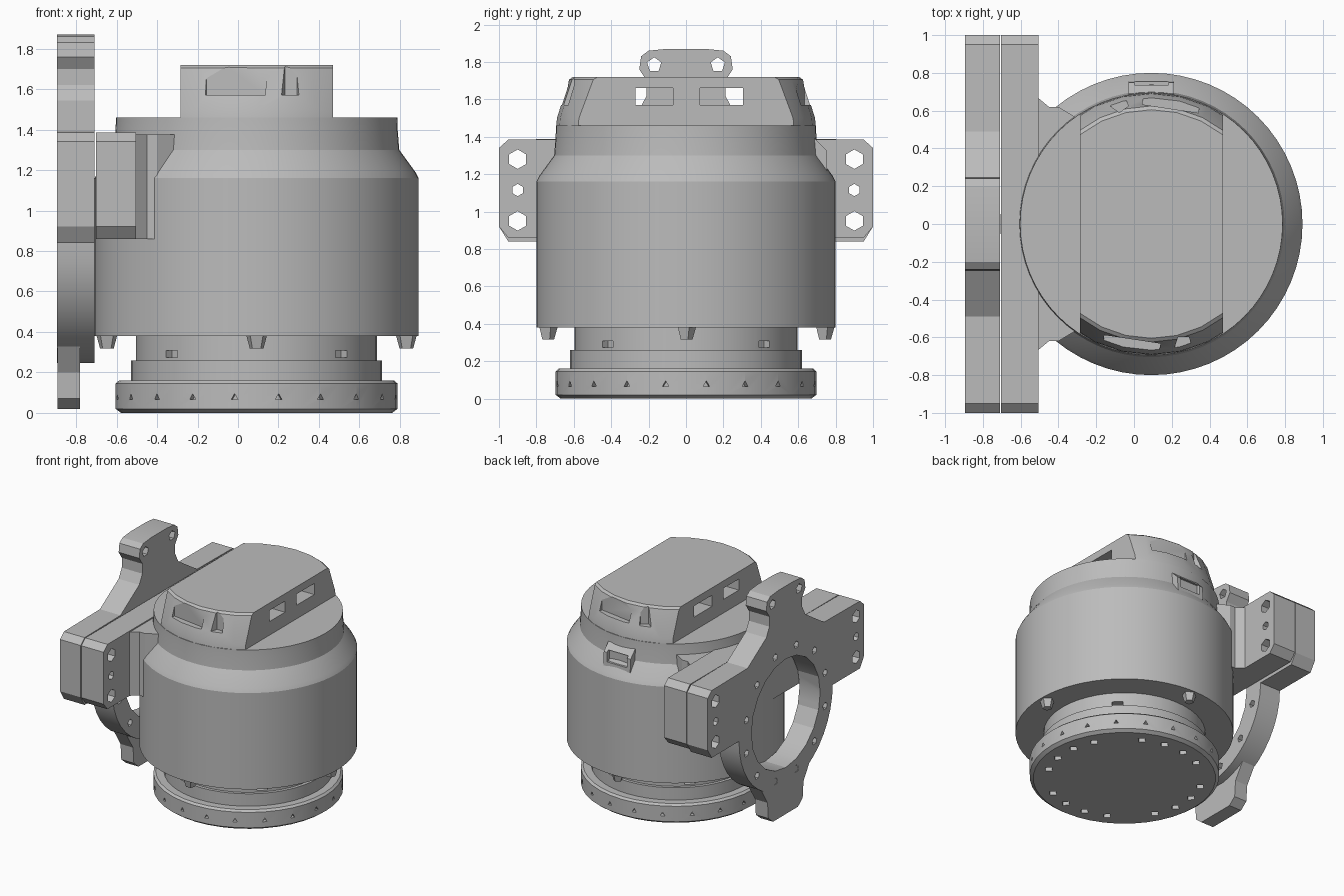
import bpy, bmesh, math
from mathutils import Matrix, Vector

cube = bpy.data.objects.get("Cube")
if cube:
    bpy.data.objects.remove(cube, do_unlink=True)

grey = bpy.data.materials.new("plain grey")
grey.use_nodes = True
COLOUR = (0.5, 0.5, 0.5, 1)
grey.diffuse_color = COLOUR
grey.node_tree.nodes["Principled BSDF"].inputs["Base Color"].default_value = COLOUR

CX = 0.092  # axis of the round housing


def finish(name, bm, smooth=True):
    bmesh.ops.recalc_face_normals(bm, faces=bm.faces[:])
    mesh = bpy.data.meshes.new(name)
    bm.to_mesh(mesh)
    bm.free()
    mesh.materials.append(grey)
    ob = bpy.data.objects.new(name, mesh)
    bpy.context.collection.objects.link(ob)
    if smooth:
        smooth_by_angle(ob)
    return ob


def smooth_by_angle(ob):
    bpy.ops.object.select_all(action='DESELECT')
    ob.select_set(True)
    bpy.context.view_layer.objects.active = ob
    bpy.ops.object.shade_smooth_by_angle(angle=math.radians(25))


def lathe(name, profile, sides):
    """Closed solid turned around the housing axis from (radius, z) points."""
    bm = bmesh.new()
    rings = []
    for r, z in profile:
        rings.append([bm.verts.new((CX + r * math.cos(math.tau * i / sides),
                                    r * math.sin(math.tau * i / sides), z))
                      for i in range(sides)])
    for a, b in zip(rings, rings[1:]):
        for i in range(sides):
            j = (i + 1) % sides
            bm.faces.new((a[i], a[j], b[j], b[i]))
    bm.faces.new(rings[0])
    bm.faces.new(rings[-1])
    return finish(name, bm)


def prism(name, points, place, lo, hi):
    """Extrude a 2D outline; place(u, v, w) maps it into space."""
    bm = bmesh.new()
    low = [bm.verts.new(place(u, v, lo)) for u, v in points]
    high = [bm.verts.new(place(u, v, hi)) for u, v in points]
    for i in range(len(points)):
        j = (i + 1) % len(points)
        bm.faces.new((low[i], low[j], high[j], high[i]))
    bm.faces.new(low)
    bm.faces.new(high)
    return finish(name, bm)


def along_x(u, v, w):
    return (w, u, v)


def mirrored(half):
    """Close a half outline (u >= 0) by mirroring it in u."""
    return half + [(-u, v) for u, v in reversed(half)]


def add_box(bm, centre, size, turn=0):
    m = (Matrix.Translation(centre) @ Matrix.Rotation(turn, 4, 'Z')
         @ Matrix.Diagonal((*size, 1)))
    bmesh.ops.create_cube(bm, size=1, matrix=m)


def add_rod(bm, centre, direction, radius, length, sides):
    q = Vector(direction).to_track_quat('Z', 'Y').to_matrix().to_4x4()
    bmesh.ops.create_cone(bm, cap_ends=True, segments=sides, radius1=radius,
                          radius2=radius, depth=length,
                          matrix=Matrix.Translation(centre) @ q)


def boolean(ob, bm, operation='DIFFERENCE'):
    """Apply a boolean with the shapes in bm, then drop the cutter."""
    cutter = finish(ob.name + "_cutter", bm, smooth=False)
    cutter.hide_render = True
    mod = ob.modifiers.new("cut", 'BOOLEAN')
    mod.operation = operation
    mod.solver = 'EXACT'
    mod.object = cutter
    graph = bpy.context.evaluated_depsgraph_get()
    result = bpy.data.meshes.new_from_object(ob.evaluated_get(graph))
    ob.modifiers.clear()
    ob.data = result
    bpy.data.objects.remove(cutter, do_unlink=True)
    smooth_by_angle(ob)


# Base flange with small pits around the rim and underneath
base = lathe("base_flange", [(0.67, 0), (0.697, 0.02), (0.697, 0.145), (0.68, 0.16)], 40)
bm = bmesh.new()
for i in range(20):
    a = math.tau * (i + 0.5) / 20
    c, s = math.cos(a), math.sin(a)
    add_rod(bm, (CX + 0.7 * c, 0.7 * s, 0.075), (c, s, 0), 0.02, 0.08, 3)
    if i % 5 != 2:
        add_rod(bm, (CX + 0.57 * c, 0.57 * s, 0), (0, 0, 1), 0.035, 0.08, 4)
boolean(base, bm)

# Stepped neck with four small slots
neck = lathe("neck", [(0.62, 0.15), (0.62, 0.26), (0.595, 0.26), (0.595, 0.4)], 48)
bm = bmesh.new()
for i in range(4):
    a = math.tau * (i + 0.5) / 4
    add_box(bm, (CX + 0.6 * math.cos(a), 0.6 * math.sin(a), 0.29), (0.1, 0.08, 0.035), a)
boolean(neck, bm)

# Main housing and shoulder
lathe("housing", [(0.8, 0.38), (0.8, 1.16), (0.785, 1.19), (0.705, 1.3),
                  (0.697, 1.4), (0.695, 1.46)], 64)

# Screw stubs under the housing
bm = bmesh.new()
for i in range(4):
    a = math.tau * i / 4
    bmesh.ops.create_cone(bm, cap_ends=True, segments=5, radius1=0.035, radius2=0.055,
                          depth=0.07, matrix=Matrix.Translation(
                              (CX + 0.74 * math.cos(a), 0.74 * math.sin(a), 0.352)))
finish("screw_stubs", bm)

# Cap: tapered drum trimmed to two flat sides
cap = lathe("cap", [(0.695, 1.44), (0.69, 1.5), (0.625, 1.705), (0.605, 1.72)], 28)
bm = bmesh.new()
add_box(bm, (0.0925, 0, 1.6), (0.755, 2, 0.6))
boolean(cap, bm, 'INTERSECT')

# Windows through the cap, end recesses and notches
bm = bmesh.new()
for y, w in ((-0.17, 0.2), (0.19, 0.23)):
    add_box(bm, (CX, y, 1.615), (1.0, w, 0.09))
for s in (1, -1):
    add_box(bm, (CX + s * 0.11, s * 0.675, 1.66), (0.3, 0.13, 0.18), -s * s * 0.15)
    add_rod(bm, (CX - s * 0.17, s * 0.64, 1.66), (0, 0, 1), 0.05, 0.18, 5)
boolean(cap, bm)

# Framed pad on the back of the shoulder
pad = prism("shoulder_pad", [(0.6, 1.22), (0.755, 1.22), (0.75, 1.33), (0.69, 1.39), (0.6, 1.39)],
            lambda u, v, w: (w, u, v), CX - 0.12, CX + 0.12)
bm = bmesh.new()
add_box(bm, (CX, 0.75, 1.3), (0.18, 0.06, 0.09))
boolean(pad, bm)


def ear_holes(bm, x):
    for s in (1, -1):
        for z, r in ((0.95, 0.052), (1.115, 0.033), (1.28, 0.052)):
            add_rod(bm, (x, s * 0.9, z), (1, 0, 0), r, 0.6, 6)


# Bracket slab carried by the housing
ear = [(1.0, 0.92), (1.0, 1.34), (0.95, 1.385)]
bracket = prism("bracket", mirrored([(0.6, 0.86), (0.95, 0.86)] + ear + [(0.6, 1.385)]),
                along_x, -0.703, -0.505)
bm = bmesh.new()
ear_holes(bm, -0.6)
boolean(bracket, bm)

# Web that flares from the bracket into the housing
web = mirrored([(0.5, -0.2), (0.62, -0.4), (0.62, -0.45), (0.67, -0.51), (0.67, -0.55)])
prism("bracket_web", web, lambda u, v, w: (v, u, w), 0.86, 1.375)

# Mounting ring plate: ears, top tab and round lower half
RZ, RO, RI = 0.84, 0.6, 0.44
half = [(RO * math.sin(math.pi * i / 20), RZ - RO * math.cos(math.pi * i / 20))
        for i in range(1, 11)]
half += [(0.95, 0.84)] + ear
half += [(0.49, 1.39), (0.25, 1.545), (0.21, 1.62), (0.21, 1.7),
         (0.25, 1.76), (0.24, 1.83), (0.2, 1.86), (0.1, 1.87)]
plate = prism("mounting_ring", mirrored(half), along_x, -0.895, -0.71)
bm = bmesh.new()
add_rod(bm, (-0.8, 0, RZ), (1, 0, 0), RI, 0.6, 20)
ear_holes(bm, -0.8)
for s in (1, -1):
    add_rod(bm, (-0.8, s * 0.17, 1.785), (1, 0, 0), 0.04, 0.6, 5)
for i in range(12):
    a = math.tau * (i + 0.5) / 12
    add_rod(bm, (-0.8, 0.52 * math.cos(a), RZ + 0.52 * math.sin(a)), (1, 0, 0), 0.03, 0.6, 5)
boolean(plate, bm)

# Thin bottom tab below the ring
prism("bottom_tab", mirrored([(0.33, 0.36), (0.23, 0.2), (0.22, 0.07), (0.16, 0.02)]),
      along_x, -0.892, -0.78)
